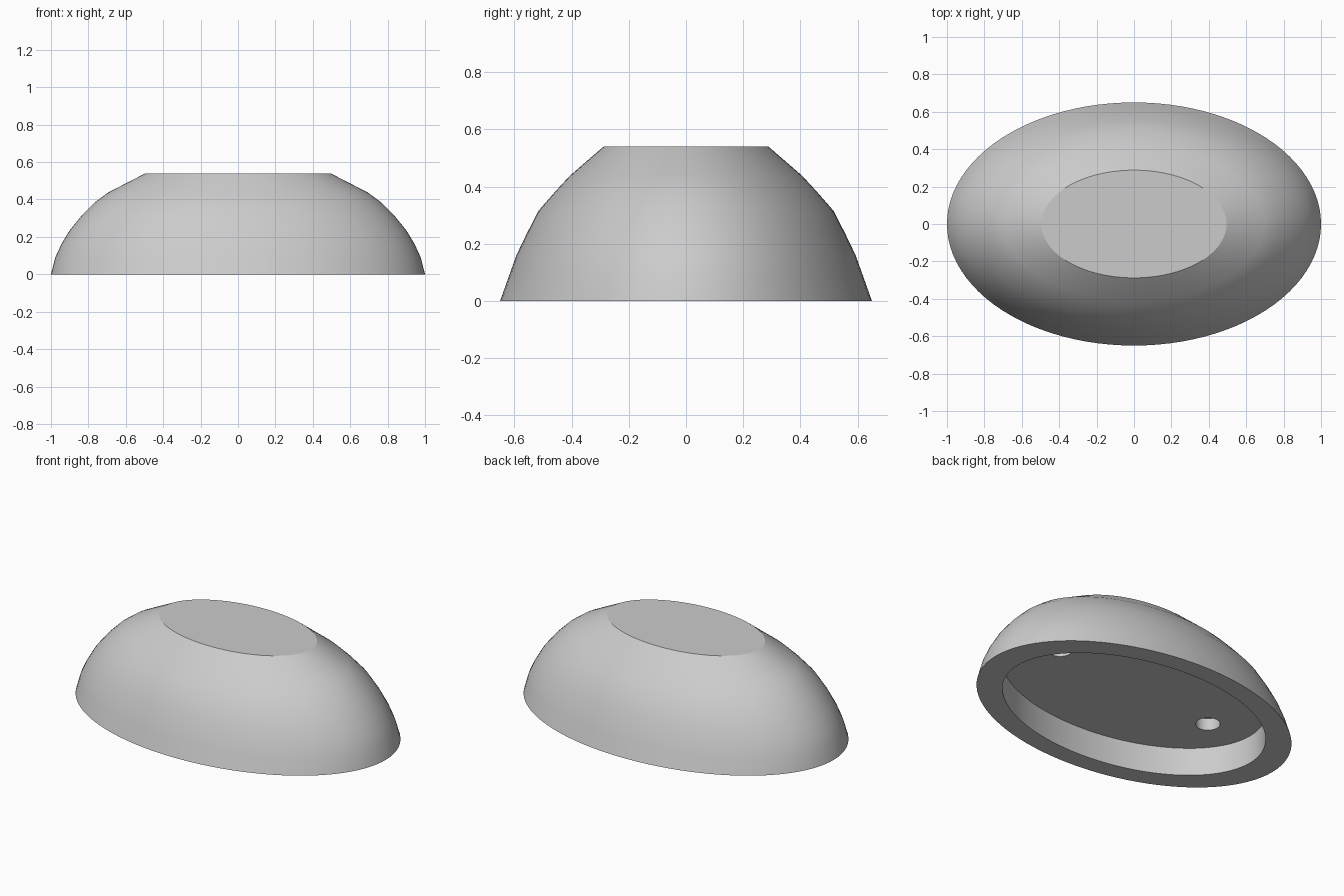
import bpy
import bmesh
from math import cos, sin, pi, radians

cube = bpy.data.objects.get("Cube")
if cube:
    bpy.data.objects.remove(cube, do_unlink=True)

SEGMENTS = 96

grey = bpy.data.materials.new("plain grey")
grey.use_nodes = True
colour = (0.6, 0.6, 0.6, 1)
grey.diffuse_color = colour
grey.node_tree.nodes["Principled BSDF"].inputs["Base Color"].default_value = colour

# Half length, half width and height of each oval, from the recess ceiling
# round the flat rim and up the domed side to the flat top
ovals = [
    (0.84, 0.535, 0.172), (0.84, 0.535, 0),
    (1, 0.65, 0), (0.977, 0.618, 0.09), (0.945, 0.593, 0.16),
    (0.9, 0.557, 0.235), (0.835, 0.516, 0.315), (0.765, 0.455, 0.385),
    (0.695, 0.407, 0.437), (0.495, 0.288, 0.54),
]


def add_oval(bm, a, b, z):
    angles = [2 * pi * i / SEGMENTS for i in range(SEGMENTS)]
    return [bm.verts.new((a * cos(t), b * sin(t), z)) for t in angles]


# Domed oval shell with a recess underneath
bm = bmesh.new()
rings = [add_oval(bm, *oval) for oval in ovals]
for low, high in zip(rings, rings[1:]):
    for i in range(SEGMENTS):
        j = (i + 1) % SEGMENTS
        bm.faces.new((low[i], low[j], high[j], high[i]))
bm.faces.new(rings[0][::-1])
bm.faces.new(rings[-1])
bmesh.ops.recalc_face_normals(bm, faces=bm.faces)
mesh = bpy.data.meshes.new("domed_body")
bm.to_mesh(mesh)
bm.free()
mesh.materials.append(grey)
body = bpy.data.objects.new("domed_body", mesh)
bpy.context.collection.objects.link(body)

# Two blind round holes in the recess ceiling, opposite each other
for side in (-1, 1):
    bpy.ops.mesh.primitive_cylinder_add(
        vertices=32, radius=0.068, depth=0.15,
        location=(side * 0.576, side * 0.05, 0.17))
    cutter = bpy.context.object
    cutter.name = "hole_cutter"
    cutter.hide_render = True
    cutter.data.materials.append(grey)
    cut = body.modifiers.new("hole", 'BOOLEAN')
    cut.operation = 'DIFFERENCE'
    cut.solver = 'EXACT'
    cut.object = cutter
    bpy.ops.object.select_all(action='DESELECT')
    body.select_set(True)
    bpy.context.view_layer.objects.active = body
    bpy.ops.object.modifier_apply(modifier=cut.name)
    bpy.data.objects.remove(cutter, do_unlink=True)

# Smooth dome with crisp edges at the top, rim and recess
bpy.ops.object.shade_smooth_by_angle(angle=radians(24))
